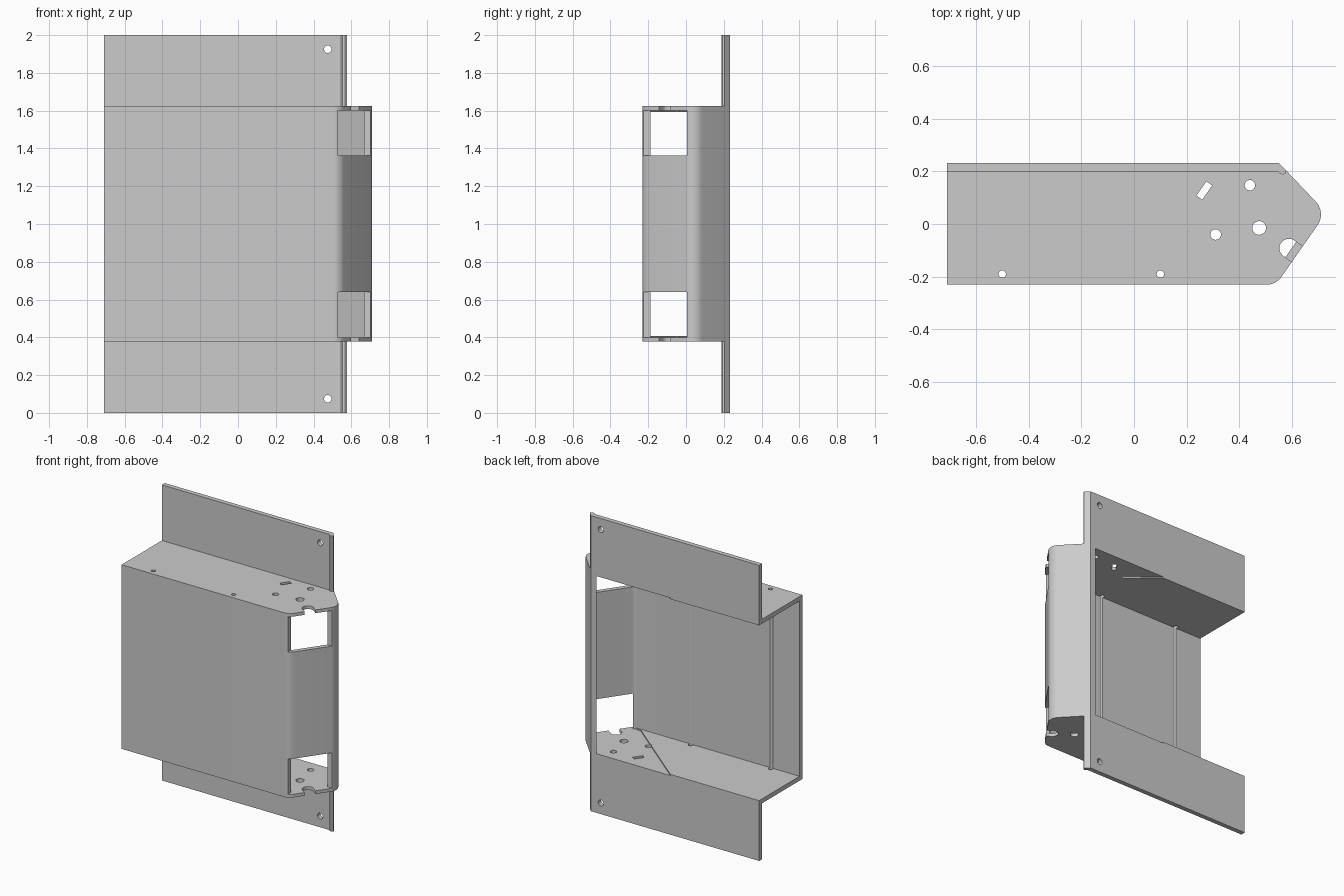
import bpy, bmesh, math
from mathutils import Vector

cube = bpy.data.objects.get("Cube")
if cube:
    bpy.data.objects.remove(cube)

steel = bpy.data.materials.new("grey_steel")
steel.use_nodes = True
GREY = (0.6, 0.6, 0.6, 1)
steel.diffuse_color = GREY
steel.node_tree.nodes["Principled BSDF"].inputs["Base Color"].default_value = GREY

T = 0.03                       # sheet thickness
LOW, HIGH = 0.378, 1.624       # housing bottom and top
BACK, END = 0.232, -0.71       # rear face and open end


def fillet(prev, corner, nxt, r, steps=8):
    """Points of an arc rounding one corner."""
    p, c, n = Vector(prev), Vector(corner), Vector(nxt)
    a, b = (p - c).normalized(), (n - c).normalized()
    half = a.angle(b) / 2
    mid = c + (a + b).normalized() * (r / math.sin(half))
    start = (c + a * (r / math.tan(half)) - mid).normalized()
    end = (c + b * (r / math.tan(half)) - mid).normalized()
    return [mid + (start * (1 - i / steps) + end * (i / steps)).normalized() * r
            for i in range(steps + 1)]


def bent_path(pts, radii):
    path = [Vector(pts[0])]
    for i, r in enumerate(radii, 1):
        path += fillet(pts[i - 1], pts[i], pts[i + 1], r)
    return path + [Vector(pts[-1])]


def prism(name, outline, z0, z1, axis="z"):
    """Extrude an outline along z, or an x-z outline along y."""
    bm = bmesh.new()
    place = (lambda p: (p[0], p[1], z0)) if axis == "z" else (lambda p: (p[0], z0, p[1]))
    face = bm.faces.new([bm.verts.new(place(p)) for p in outline])
    ext = bmesh.ops.extrude_face_region(bm, geom=[face])["geom"]
    move = Vector((0, 0, z1 - z0)) if axis == "z" else Vector((0, z1 - z0, 0))
    bmesh.ops.translate(bm, vec=move, verts=[g for g in ext if isinstance(g, bmesh.types.BMVert)])
    bmesh.ops.recalc_face_normals(bm, faces=bm.faces)
    mesh = bpy.data.meshes.new(name)
    bm.to_mesh(mesh)
    bm.free()
    mesh.materials.append(steel)
    obj = bpy.data.objects.new(name, mesh)
    bpy.context.collection.objects.link(obj)
    return obj


def circle(x, y, r, n=24):
    return [(x + r * math.cos(math.tau * i / n), y + r * math.sin(math.tau * i / n)) for i in range(n)]


def slanted_rect(x, y, length, width):
    """Rectangle with its long side parallel to the slanted wall."""
    u = Vector((0.573, 0.82)) * length / 2
    v = Vector((0.82, -0.573)) * width / 2
    c = Vector((x, y))
    return [c - u - v, c - u + v, c + u + v, c + u - v]


def cut(obj, cutters):
    for c in cutters:
        mod = obj.modifiers.new("cut", "BOOLEAN")
        mod.operation, mod.solver, mod.object = "DIFFERENCE", "EXACT", c
    bpy.context.view_layer.update()
    graph = bpy.context.evaluated_depsgraph_get()
    mesh = bpy.data.meshes.new_from_object(obj.evaluated_get(graph))
    obj.modifiers.clear()
    obj.data = mesh


# Sheet outlines: outer and inner faces of the bent wall
outer = bent_path([(END, -0.23), (0.539, -0.23), (0.73, 0.043), (0.55, BACK)], (0.065, 0.07))
inner = bent_path([(END, -0.2), (0.523, -0.2), (0.691, 0.04), (0.508, BACK)], (0.035, 0.04))

# Cutters: full-height drill holes, notch, pocket and windows
drills = [prism("drill_cutter", circle(x, -0.19, 0.014), -0.1, 2.1) for x in (-0.5, 0.1)]
plate_holes = [prism("hole_cutter", circle(x, y, r), -0.1, 2.1) for x, y, r in
               ((0.44, 0.147, 0.02), (0.31, -0.04, 0.02), (0.475, -0.015, 0.026), (0.588, -0.092, 0.036))]
plate_holes.append(prism("slot_cutter", slanted_rect(0.267, 0.127, 0.066, 0.027), -0.1, 2.1))
plate_holes.append(prism("notch_cutter", slanted_rect(0.629, -0.121, 0.072, 0.1), -0.1, 2.1))
window_outline = [(0.53, -0.3), (0.8, -0.3), (0.8, 0.004), (0.53, 0.004)]
windows = [prism("window_cutter", window_outline, *zs) for zs in ((0.4, 0.64), (1.362, 1.602))]
pocket_outline = [(0.47, -0.19), (-0.08, 0.26), (0.481, 0.26)] + \
    [p for p in reversed(inner) if p.x > 0.515 and p.y < 0.2]
pocket = prism("pocket_cutter", pocket_outline, LOW + 0.022, HIGH - 0.022)
cutters = drills + plate_holes + windows + [pocket]

# Bent wall: front, slanted side and rear return
wall = prism("bent_wall", outer + inner[::-1], LOW + T, HIGH - T)
cut(wall, drills + windows)
parts = [wall]

# Top and bottom plates, with matching mounting flanges
flange_outline = [(END, BACK), (END, 0.2), (0.545, 0.2), (0.553, 0.191), (0.566, 0.188),
                  (0.577, 0.194), (0.578, 0.203), (0.55, BACK)]
for side, plate_z, flange_z, hole_z in (("bottom", (LOW, LOW + T), (0, LOW), 0.075),
                                        ("top", (HIGH - T, HIGH), (HIGH, 2), 1.925)):
    plate = prism(side + "_plate", outer + [Vector((END, BACK))], *plate_z)
    cut(plate, cutters)
    flange = prism(side + "_flange", flange_outline, *flange_z)
    screw = prism("screw_cutter", circle(0.475, hole_z, 0.02), 0.1, 0.3, axis="y")
    cut(flange, [screw])
    bpy.data.objects.remove(screw)
    parts += [plate, flange]

for c in cutters:
    bpy.data.objects.remove(c)

# Smooth the bends, keep the sheet edges sharp
bpy.ops.object.select_all(action="DESELECT")
for p in parts:
    p.select_set(True)
bpy.context.view_layer.objects.active = wall
bpy.ops.object.shade_smooth_by_angle(angle=math.radians(25))
